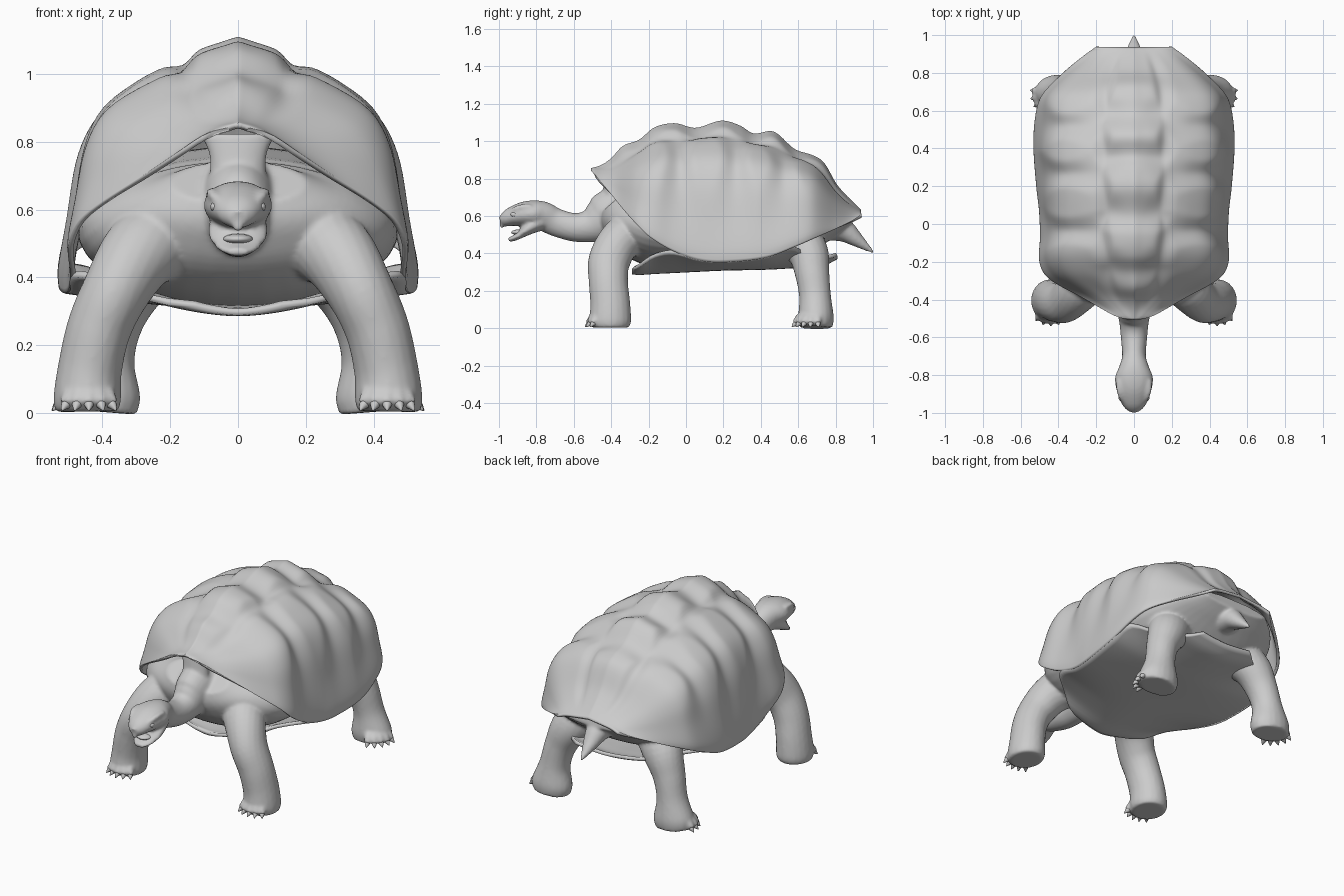
import bpy, bmesh, math
from mathutils import Vector

old = bpy.data.objects.get("Cube")
if old:
    bpy.data.objects.remove(old)

grey = bpy.data.materials.new("stone_grey")
grey.use_nodes = True
grey.diffuse_color = (0.6, 0.6, 0.6, 1)
grey.node_tree.nodes["Principled BSDF"].inputs["Base Color"].default_value = (0.6, 0.6, 0.6, 1)


def curve(table, t):
    """Smooth interpolation through rows of (t, values...)."""
    t = min(max(t, table[0][0]), table[-1][0])
    i = next(k for k in range(len(table) - 1) if t <= table[k + 1][0])
    n = len(table) - 1
    p, q = table[i], table[i + 1]
    o, r = table[max(i - 1, 0)], table[min(i + 2, n)]
    h = q[0] - p[0]
    s = (t - p[0]) / h
    out = []
    for k in range(1, len(p)):
        m0 = (q[k] - o[k]) / (q[0] - o[0]) * h
        m1 = (r[k] - p[k]) / (r[0] - p[0]) * h
        out.append((2*s**3 - 3*s*s + 1) * p[k] + (s**3 - 2*s*s + s) * m0
                   + (3*s*s - 2*s**3) * q[k] + (s**3 - s*s) * m1)
    return out


def step(a, b, x):
    x = min(max((x - a) / (b - a), 0), 1)
    return x * x * (3 - 2 * x)


def add_rows(bm, rows, ring=False):
    """Skin rows of points; rings are closed and capped."""
    vs = [[bm.verts.new(p) for p in row] for row in rows]
    n = len(vs[0])
    for a, b in zip(vs, vs[1:]):
        for j in range(n if ring else n - 1):
            k = (j + 1) % n
            bm.faces.new((a[j], a[k], b[k], b[j]))
    if ring:
        bm.faces.new(vs[0][::-1])
        bm.faces.new(vs[-1])


def add_tube(bm, pts, steps=6, sides=20, side=1):
    """Loft ellipses (x, y, z, radius across, radius other way) along a path."""
    table = [(i, p[0] * side, *p[1:]) for i, p in enumerate(pts)]
    total = (len(pts) - 1) * steps
    samples = [curve(table, i / steps) for i in range(total + 1)]
    cs = [Vector(s[:3]) for s in samples]
    rows = []
    for i, s in enumerate(samples):
        t = (cs[min(i + 1, total)] - cs[max(i - 1, 0)]).normalized()
        across = (Vector((1, 0, 0)) - t * t.x).normalized()
        other = t.cross(across)
        rows.append([cs[i] + across * max(s[3], .001) * math.cos(a) + other * max(s[4], .001) * math.sin(a)
                     for a in (math.tau * j / sides for j in range(sides))])
    add_rows(bm, rows, ring=True)


def finish(name, bm, recalc=True):
    if recalc:
        bmesh.ops.recalc_face_normals(bm, faces=bm.faces)
    me = bpy.data.meshes.new(name)
    bm.to_mesh(me)
    bm.free()
    me.materials.append(grey)
    me.shade_smooth()
    ob = bpy.data.objects.new(name, me)
    bpy.context.collection.objects.link(ob)
    return ob


# Shell: bumpy spine height, even flank height, then rim half width and height along y
SPINE = [(-.51, .855), (-.45, .875), (-.40, .91), (-.34, .975), (-.25, 1.01), (-.17, 1.075),
         (-.06, 1.098), (.05, 1.073), (.19, 1.112), (.29, 1.085), (.36, 1.043), (.47, 1.053),
         (.58, .96), (.68, .925), (.74, .885), (.81, .765), (.94, .63)]
FLANK = [(-.51, .855), (-.4, .91), (-.25, 1.01), (-.06, 1.075), (.19, 1.1), (.47, 1.03),
         (.69, .91), (.81, .77), (.94, .63)]
RIM = [(-.51, .015, .845), (-.495, .085, .83), (-.45, .17, .775), (-.38, .295, .69), (-.32, .41, .615),
       (-.27, .475, .56), (-.2, .505, .49), (-.07, .50, .41), (.07, .505, .36), (.2, .52, .35),
       (.43, .535, .375), (.6, .52, .44), (.69, .485, .48), (.8, .38, .53), (.89, .27, .575), (.94, .2, .61)]
# Cross section from spine to rim, as fractions of width and height
SECTION = [(0, 0, 1), (.15, .18, .955), (.3, .36, .9), (.45, .58, .82), (.58, .77, .71),
           (.7, .88, .54), (.82, .945, .3), (.93, .995, .08), (1, .99, 0)]
# Scute centres in (across, along) space: middle row and one row on each flank
SCUTES = [(0, y) for y in (-.36, -.06, .2, .46, .72)] + [(.52, y) for y in (-.2, .13, .4, .64)]


def shell_point(y, t):
    a = abs(t)
    top = curve(SPINE, y)[0]
    top += (curve(FLANK, y)[0] - top) * step(.1, .45, a)
    w, low = curve(RIM, y)
    u, v = curve(SECTION, a)
    full = step(-.56, -.12, y) * (1 - .6 * step(.66, .94, y))
    u, v = a + (u - a) * full, (1 - a) + (v - 1 + a) * full
    # Soft grooves between neighbouring scutes, fading out towards every edge
    d = sorted(math.hypot(a * .8 - s * .8, y - c) for s, c in SCUTES)
    swell = .03 * (step(0, .16, d[1] - d[0]) - .6) * step(.05, .3, a) * step(.95, .6, a) \
        if a < .95 else 0
    swell *= step(-.45, -.15, y) * (1 - step(.75, .93, y))
    return (math.copysign(w * u + swell * u, t), y, low + (top - low) * v + swell * (1 - u * .6))


bm = bmesh.new()
add_rows(bm, [[shell_point(-.51 + 1.45 * i / 110, j / 44) for j in range(-44, 45)] for i in range(111)])
shell = finish("shell", bm, recalc=False)
mod = shell.modifiers.new("smooth", 'SMOOTH')
mod.iterations = 3
mod = shell.modifiers.new("thickness", 'SOLIDIFY')
mod.thickness, mod.offset = .016, -1

# Belly plate: half width, edge height, middle height along y; its sides meet the shell rim
BELLY = [(-.29, .13, .315, .288), (-.25, .25, .325, .285), (-.17, .37, .38, .29), (-.07, .485, .40, .295),
         (.07, .495, .362, .302), (.2, .51, .352, .308), (.43, .525, .377, .313), (.56, .505, .425, .32),
         (.64, .36, .39, .325), (.74, .25, .37, .335), (.81, .17, .385, .37)]
bm = bmesh.new()
rows = []
for i in range(45):
    y = -.29 + 1.1 * i / 44
    w, edge, mid = curve(BELLY, y)
    rows.append([(w * k / 16, y, mid + (edge - mid) * abs(k / 16) ** 1.7) for k in range(-16, 17)])
add_rows(bm, rows)
plate = finish("belly_plate", bm, recalc=False)
mod = plate.modifiers.new("thickness", 'SOLIDIFY')
mod.thickness, mod.offset = .02, 1

# Skin: trunk filling the shell, neck, head, jaw, tail and legs fused into one surface
bm = bmesh.new()
add_tube(bm, [(0, -.385, .68, .2, .1), (0, -.33, .62, .345, .16), (0, -.24, .565, .44, .2),
              (0, -.1, .54, .47, .22), (0, .2, .55, .475, .235), (0, .5, .56, .47, .22),
              (0, .65, .565, .43, .165), (0, .78, .58, .34, .09), (0, .88, .6, .22, .035)], sides=36)
add_tube(bm, [(0, -.28, .62, .13, .16), (0, -.4, .6, .11, .145), (0, -.46, .57, .092, .118),
              (0, -.52, .545, .078, .088), (0, -.6, .54, .07, .076), (0, -.7, .568, .063, .075),
              (0, -.76, .6, .08, .076), (0, -.81, .612, .1, .072), (0, -.87, .61, .095, .066),
              (0, -.93, .597, .075, .052), (0, -.97, .58, .052, .038), (0, -.993, .572, .025, .024)], sides=28)
add_tube(bm, [(0, -.77, .575, .078, .05), (0, -.84, .535, .09, .035), (0, -.89, .498, .074, .02),
              (0, -.925, .48, .052, .015), (0, -.95, .473, .026, .012)])
add_tube(bm, [(0, -.965, .575, .03, .02), (0, -.983, .555, .02, .014), (0, -.987, .535, .01, .008)])
add_tube(bm, [(0, -.37, .6, .11, .05), (0, -.4, .7, .085, .045), (0, -.4, .76, .085, .04),
              (0, -.39, .82, .11, .04)])
add_tube(bm, [(0, .74, .56, .11, .09), (0, .84, .525, .07, .065), (0, .91, .475, .045, .04),
              (0, .96, .437, .024, .022), (0, 1.005, .405, .006, .006)])

FRONT_LEG = [(.20, -.24, .53, .13, .14), (.29, -.35, .47, .115, .115), (.36, -.41, .36, .1, .112),
             (.41, -.415, .25, .095, .105), (.437, -.405, .13, .095, .107), (.445, -.405, .04, .1, .112),
             (.445, -.405, .004, .092, .1)]
HIND_LEG = [(.2, .56, .52, .14, .13), (.3, .65, .41, .115, .11), (.36, .675, .29, .09, .092),
            (.39, .69, .17, .086, .085), (.405, .695, .06, .118, .095), (.41, .695, .004, .112, .088)]
# Each foot: centre and the directions of its toes in degrees
FEET = [(.44, -.41, range(-128, -50, 19)), (.42, .69, range(-72, 10, 20))]


def toe(target, foot, angle, side, sizes):
    x, y, _ = foot
    c, s = math.cos(math.radians(angle)), math.sin(math.radians(angle))
    add_tube(target, [(x + c * d, y + s * d, z, r, r) for d, z, r in sizes], 4, 10, side)


claws = bmesh.new()
for side in (1, -1):
    add_tube(bm, FRONT_LEG, side=side)
    add_tube(bm, HIND_LEG, side=side)
    for foot in FEET:
        for angle in foot[2]:
            toe(bm, foot, angle, side, [(.06, .07, .026), (.092, .05, .024), (.114, .026, .017)])
            toe(claws, foot, angle, side, [(.09, .036, .016), (.112, .024, .014), (.13, .007, .002)])
    # Brow ridges
    add_tube(bm, [(.076, -.83, .648, .018, .016), (.076, -.88, .648, .017, .015),
                  (.066, -.92, .635, .014, .012), (.048, -.95, .615, .009, .008)], side=side)
skin = finish("skin", bm)
mod = skin.modifiers.new("fuse", 'REMESH')
mod.mode, mod.voxel_size, mod.use_smooth_shade = 'VOXEL', .009, True
mod = skin.modifiers.new("soften", 'SMOOTH')
mod.factor, mod.iterations = .5, 6
finish("claws", claws)


def ball(name, place, size):
    b = bmesh.new()
    bmesh.ops.create_uvsphere(b, u_segments=20, v_segments=12, radius=1)
    bmesh.ops.scale(b, vec=size, verts=b.verts)
    bmesh.ops.translate(b, vec=place, verts=b.verts)
    finish(name, b)


# Eyes and tongue
ball("left_eye", (.068, -.918, .608), (.014, .02, .014))
ball("right_eye", (-.068, -.918, .608), (.014, .02, .014))
ball("tongue", (0, -.885, .513), (.045, .05, .016))

# Keep the hard rims crisp
bpy.ops.object.select_all(action='DESELECT')
for ob in (shell, plate):
    ob.select_set(True)
bpy.context.view_layer.objects.active = shell
bpy.ops.object.shade_smooth_by_angle(angle=math.radians(50))
